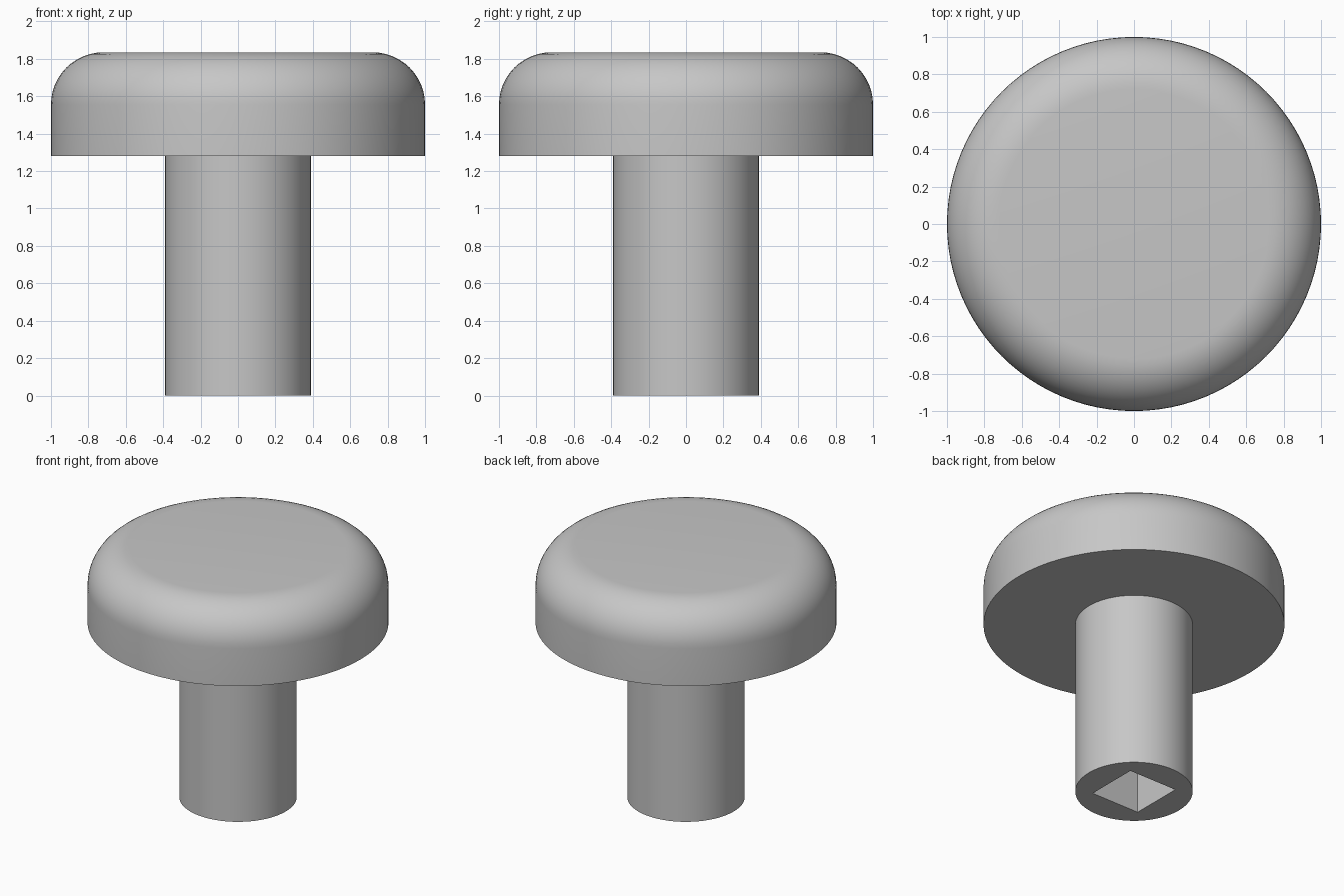
import bpy, bmesh
from math import sin, cos, pi, radians
from mathutils import Vector

SEGMENTS = 96
SHAFT_R, HEAD_R, FILLET = 0.39, 1.0, 0.28
HEAD_Z, TOP_Z = 1.28, 1.835
HOLE_HALF, HOLE_DEPTH = 0.195, 0.75

cube = bpy.data.objects.get("Cube")
if cube:
    bpy.data.objects.remove(cube, do_unlink=True)

grey = bpy.data.materials.new("plain_grey")
grey.use_nodes = True
colour = (0.57, 0.57, 0.57, 1)
grey.diffuse_color = colour
grey.node_tree.nodes["Principled BSDF"].inputs["Base Color"].default_value = colour


def lathe(bm, profile):
    """Revolve (radius, height) points around the z axis."""
    verts = [bm.verts.new((r, 0, z)) for r, z in profile]
    edges = [bm.edges.new(pair) for pair in zip(verts, verts[1:])]
    bmesh.ops.spin(bm, geom=verts + edges, cent=(0, 0, 0), axis=(0, 0, 1),
                   angle=2 * pi, steps=SEGMENTS)
    bmesh.ops.remove_doubles(bm, verts=bm.verts[:], dist=1e-4)


def finish(bm, name):
    """Turn the bmesh into a smooth-shaded object with sharp corners."""
    bmesh.ops.recalc_face_normals(bm, faces=bm.faces[:])
    mesh = bpy.data.meshes.new(name)
    bm.to_mesh(mesh)
    bm.free()
    mesh.materials.append(grey)
    obj = bpy.data.objects.new(name, mesh)
    bpy.context.collection.objects.link(obj)
    bpy.ops.object.select_all(action='DESELECT')
    obj.select_set(True)
    bpy.context.view_layer.objects.active = obj
    bpy.ops.object.shade_smooth_by_angle(angle=radians(30))
    return obj


# Head: flat underside, straight rim, rounded shoulder
bm = bmesh.new()
arc = [(HEAD_R - FILLET + FILLET * cos(i * pi / 24),
        TOP_Z - FILLET + FILLET * sin(i * pi / 24)) for i in range(13)]
lathe(bm, [(SHAFT_R, HEAD_Z), (HEAD_R, HEAD_Z)] + arc)
# Flat top as one face
bmesh.ops.contextual_create(bm, geom=[
    e for e in bm.edges if e.is_boundary
    and all(v.co.z > TOP_Z - 0.001 for v in e.verts)])
head = finish(bm, "head")

# Shaft: round wall with a square socket in its lower end
bm = bmesh.new()
lathe(bm, [(SHAFT_R, 0), (SHAFT_R, HEAD_Z)])
corners = [(-1, -1), (1, -1), (1, 1), (-1, 1)]
low, high = ([bm.verts.new((x * HOLE_HALF, y * HOLE_HALF, z)) for x, y in corners]
             for z in (0, HOLE_DEPTH))
for i in range(4):
    j = (i + 1) % 4
    bm.faces.new((low[i], low[j], high[j], high[i]))
bm.faces.new(high)
# End face between the circle and the square
rim = [e for e in bm.edges if e.is_boundary and all(v.co.z < 0.001 for v in e.verts)]
bmesh.ops.triangle_fill(bm, edges=rim, use_beauty=True, normal=Vector((0, 0, -1)))
shaft = finish(bm, "shaft")
